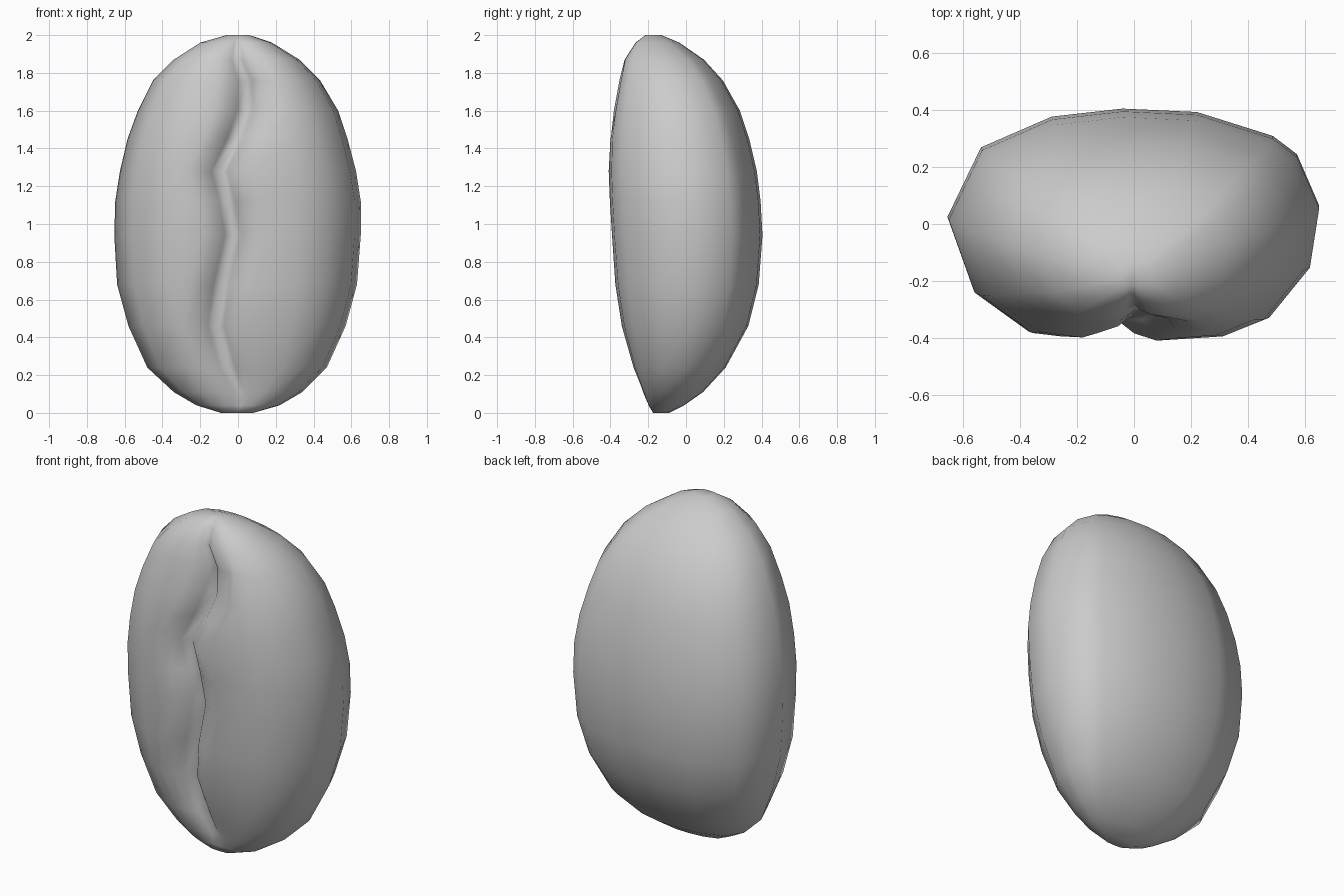
import bpy, bmesh

# Levels: z, left x, right x, front y, back y
LEVELS = [
    (0.00, -0.09, 0.08, -0.175, -0.09),
    (0.04, -0.22, 0.22, -0.20, -0.01),
    (0.11, -0.34, 0.34, -0.23, 0.09),
    (0.24, -0.48, 0.47, -0.28, 0.21),
    (0.46, -0.58, 0.57, -0.34, 0.33),
    (0.68, -0.64, 0.63, -0.375, 0.385),
    (0.94, -0.655, 0.65, -0.395, 0.405),
    (1.12, -0.65, 0.65, -0.405, 0.395),
    (1.28, -0.625, 0.625, -0.41, 0.375),
    (1.45, -0.585, 0.58, -0.405, 0.335),
    (1.60, -0.53, 0.53, -0.385, 0.285),
    (1.76, -0.45, 0.435, -0.355, 0.195),
    (1.87, -0.34, 0.325, -0.33, 0.095),
    (1.96, -0.20, 0.18, -0.27, -0.035),
    (2.00, -0.06, 0.06, -0.215, -0.13),
]

# Groove path per level: centre x, depth
GROOVE = [(0, 0), (0, .01), (.02, .03), (-.05, .07), (-.11, .11), (-.08, .12),
          (-.02, .12), (-.05, .12), (-.09, .12), (-.01, .12), (.045, .12),
          (.05, .09), (0, .05), (0, .02), (0, 0)]

# Rounded outline (unit width and depth), from front right round the back to front left
OUTLINE = [(.50, -.96), (.73, -.81), (.95, -.37), (1, .15), (.88, .60), (.75, .76),
           (.34, .97), (-.06, 1), (-.44, .93), (-.82, .66), (-1, .05),
           (-.86, -.59), (-.57, -.93)]

# Groove section: offset from the centre and share of the depth
DIP = [(-.17, 0), (-.10, .22), (-.05, .58), (0, 1), (.035, .58), (.09, .22), (.17, 0)]

bm = bmesh.new()
rings = []
for (z, xl, xr, yf, yb), (gx, depth) in zip(LEVELS, GROOVE):
    yc, half = (yf + yb) / 2, (yb - yf) / 2
    ring = [bm.verts.new((x * (xr if x > 0 else -xl), yc + y * half, z)) for x, y in OUTLINE]
    s = min(1, xr / 0.5)
    for dx, share in DIP:
        x = gx * s + dx * s
        front = yc - half * (1 - min(1, abs(x) / xr) ** 2.6) ** (1 / 2.6)
        ring.append(bm.verts.new((x, front + share * depth, z)))
    rings.append(ring)

# Skin between the levels and close both tips
n = len(rings[0])
for a, b in zip(rings, rings[1:]):
    for i in range(n):
        j = (i + 1) % n
        bm.faces.new((a[i], a[j], b[j], b[i]))
bm.faces.new(rings[0])
bm.faces.new(rings[-1])
bmesh.ops.recalc_face_normals(bm, faces=bm.faces)
for f in bm.faces:
    f.smooth = True

mesh = bpy.data.meshes.new("bean")
bm.to_mesh(mesh)
bm.free()
bean = bpy.data.objects.new("bean", mesh)
bpy.context.collection.objects.link(bean)
